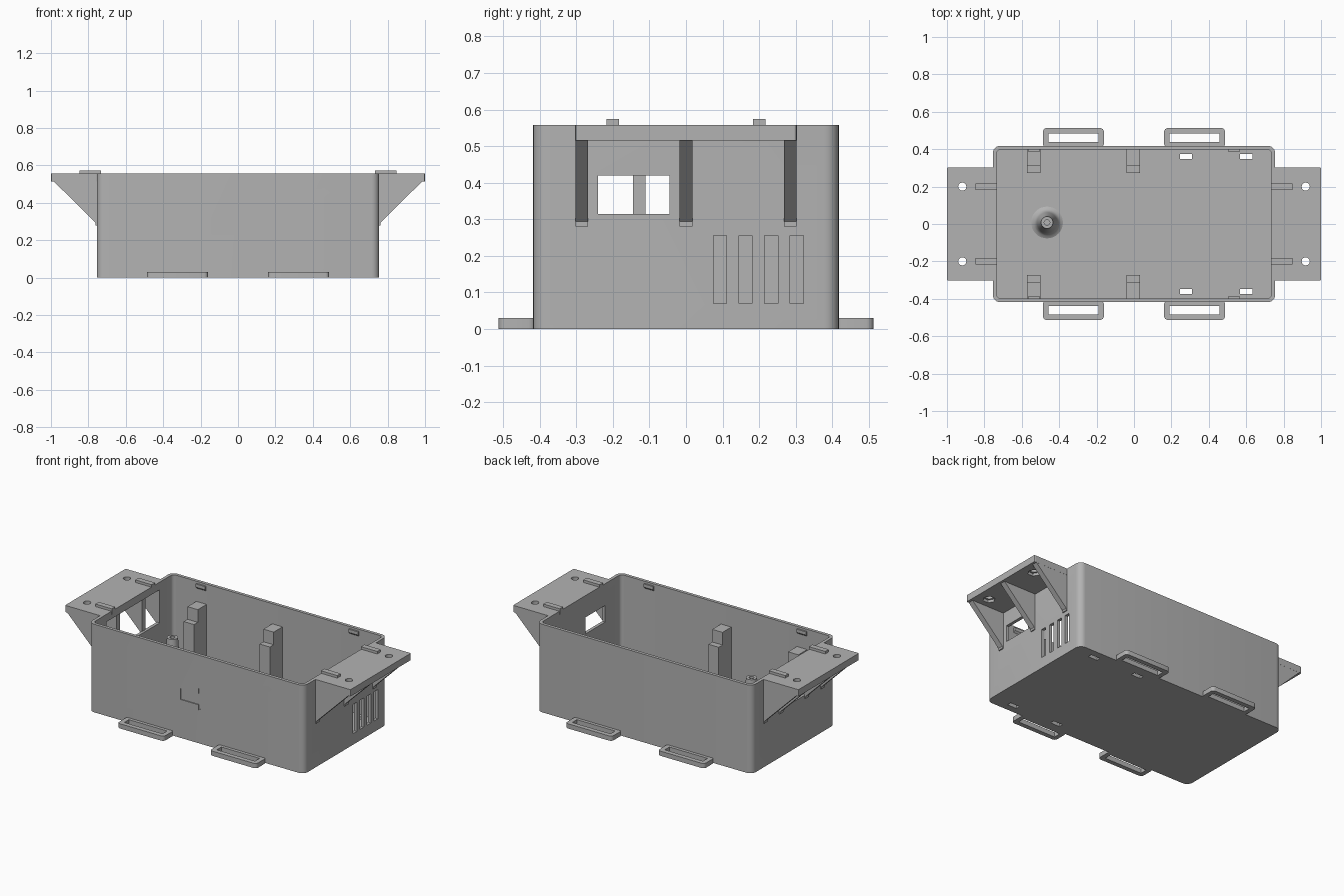
import bpy, bmesh, math

cube = bpy.data.objects.get("Cube")
if cube:
    bpy.data.objects.remove(cube, do_unlink=True)

grey = bpy.data.materials.new("plastic_grey")
grey.use_nodes = True
grey.diffuse_color = (0.45, 0.45, 0.45, 1)
grey.node_tree.nodes["Principled BSDF"].inputs["Base Color"].default_value = grey.diffuse_color

TOP, FLOOR = 0.558, 0.02
HX, HY, WALL = 0.755, 0.418, 0.02


def add(name, bm):
    bmesh.ops.recalc_face_normals(bm, faces=bm.faces)
    me = bpy.data.meshes.new(name)
    bm.to_mesh(me)
    bm.free()
    me.materials.append(grey)
    ob = bpy.data.objects.new(name, me)
    bpy.context.collection.objects.link(ob)
    return ob


def prism(name, pts, lo, hi, axis="z"):
    """Extrude a 2D outline between lo and hi along an axis."""
    place = {"z": lambda a, b, c: (a, b, c),
             "y": lambda a, b, c: (a, c, b),
             "x": lambda a, b, c: (c, a, b)}[axis]
    bm = bmesh.new()
    low = [bm.verts.new(place(a, b, lo)) for a, b in pts]
    high = [bm.verts.new(place(a, b, hi)) for a, b in pts]
    n = len(pts)
    bm.faces.new(low)
    bm.faces.new(high)
    for i in range(n):
        j = (i + 1) % n
        bm.faces.new((low[i], low[j], high[j], high[i]))
    return add(name, bm)


def rounded(x0, x1, y0, y1, r, steps=6):
    pts = []
    for k, (cx, cy) in enumerate([(x1 - r, y1 - r), (x0 + r, y1 - r),
                                  (x0 + r, y0 + r), (x1 - r, y0 + r)]):
        for i in range(steps + 1):
            a = math.pi / 2 * (k + i / steps)
            pts.append((cx + r * math.cos(a), cy + r * math.sin(a)))
    return pts


def box(name, x, y, z):
    x, y = sorted(x), sorted(y)
    return prism(name, [(x[0], y[0]), (x[1], y[0]), (x[1], y[1]), (x[0], y[1])], *z)


def circle(cx, cy, r, n):
    return [(cx + r * math.cos(2 * math.pi * i / n), cy + r * math.sin(2 * math.pi * i / n))
            for i in range(n)]


def cut(target, cutters):
    for c in cutters:
        mod = target.modifiers.new("cut", "BOOLEAN")
        mod.operation, mod.solver, mod.object = "DIFFERENCE", "EXACT", c
    bpy.context.view_layer.update()
    dg = bpy.context.evaluated_depsgraph_get()
    me = bpy.data.meshes.new_from_object(target.evaluated_get(dg))
    target.modifiers.clear()
    target.data = me
    for c in cutters:
        bpy.data.objects.remove(c, do_unlink=True)


def smooth(ob):
    bpy.ops.object.select_all(action="DESELECT")
    ob.select_set(True)
    bpy.context.view_layer.objects.active = ob
    bpy.ops.object.shade_smooth_by_angle(angle=math.radians(30))


# Open tray with windows, vents, floor slots and an engraved arrow
tray = prism("tray", rounded(-HX, HX, -HY, HY, 0.04), 0, TOP)
cutters = [prism("cavity", rounded(-HX + WALL, HX - WALL, -HY + WALL, HY - WALL, 0.022),
                 FLOOR, TOP + 0.1)]
cutters.append(box("small_window", (0.7, 0.8), (-0.24, -0.045), (0.315, 0.42)))
cutters.append(box("large_window", (-0.8, -0.7), (-0.265, 0.265), (0.30, 0.51)))
for i in range(4):
    y = 0.075 + 0.07 * i
    cutters.append(box("vent", (0.7, 0.8), (y, y + 0.036), (0.07, 0.255)))
for x in (0.278, 0.601):
    for s in (-1, 1):
        cutters.append(box("floor_slot", (x - 0.033, x + 0.033),
                           (s * 0.347, s * 0.374), (-0.05, 0.05)))
arrow = [(-0.11, 0.243), (0.015, 0.243), (0.015, 0.208), (0.105, 0.278),
         (0.015, 0.348), (0.015, 0.313), (-0.11, 0.313)]
cutters.append(prism("arrow", arrow, -HY - 0.05, -HY + 0.006, "y"))
cut(tray, cutters)
smooth(tray)

for sx, side, rib_ys in ((1, "left", (-0.285, 0, 0.285)),
                         (-1, "right", (-0.285, -0.128, 0.128, 0.285))):
    # Mounting flange with screw holes and nut pockets beneath
    flange = prism(side + "_flange",
                   rounded(*sorted((sx * (HX - 0.005), sx)), -0.303, 0.303, 0.006, 2), 0.515, TOP)
    holes = []
    for sy in (-1, 1):
        holes.append(prism("screw_hole", circle(sx * 0.918, sy * 0.2, 0.022, 12), 0.4, 0.7))
        holes.append(prism("nut_pocket", circle(sx * 0.918, sy * 0.2, 0.037, 6), 0.4, 0.532))
        box(side + "_ridge", (sx * 0.733, sx * 0.848), (sy * 0.2 - 0.017, sy * 0.2 + 0.017),
            (TOP - 0.02, 0.574))
    cut(flange, holes)
    # Triangular ribs under the flange
    for y in rib_ys:
        prism(side + "_rib", [(sx * 0.75, 0.28), (sx * 0.762, 0.28), (sx * 0.762, 0.294),
                              (sx * 0.988, 0.518), (sx * 0.75, 0.518)],
              y - 0.0175, y + 0.0175, "y")

for sy in (-1, 1):
    # Strap loops along the bottom edge
    for x in (-0.324, 0.324):
        y0, y1 = sorted((sy * (HY - 0.008), sy * 0.513))
        loop = prism("strap_loop", rounded(x - 0.163, x + 0.163, y0, y1, 0.02, 4), 0, 0.03)
        cut(loop, [box("loop_hole", (x - 0.134, x + 0.134), (sy * 0.438, sy * 0.484), (-0.1, 0.1))])
        smooth(loop)
    # Stepped support posts against the inner walls
    for x in (-0.535, -0.003):
        prism("support_post", [(sy * 0.272, 0.015), (sy * 0.272, 0.35), (sy * 0.31, 0.35),
                               (sy * 0.31, 0.43), (sy * 0.402, 0.43), (sy * 0.402, 0.015)],
              x - 0.036, x + 0.036, "x")
    # Snap tabs just under the rim
    for x in (-0.535, 0.535):
        prism("snap_tab", [(sy * 0.402, 0.51), (sy * 0.388, 0.525),
                           (sy * 0.388, 0.545), (sy * 0.402, 0.545)],
              x - 0.033, x + 0.033, "x")

# Hollow screw boss with a flared foot
profile = [(0.085, 0.015), (0.085, 0.022), (0.07, 0.03), (0.06, 0.045), (0.054, 0.07),
           (0.032, 0.38), (0.015, 0.38), (0.015, 0.25), (0, 0.25)]
bm = bmesh.new()
verts = [bm.verts.new((r, 0, z)) for r, z in profile]
edges = [bm.edges.new(p) for p in zip(verts, verts[1:])]
bmesh.ops.spin(bm, geom=verts + edges, cent=(0, 0, 0), axis=(0, 0, 1),
               angle=2 * math.pi, steps=32)
bmesh.ops.remove_doubles(bm, verts=bm.verts, dist=1e-4)
bmesh.ops.translate(bm, verts=bm.verts, vec=(-0.465, 0.008, 0))
smooth(add("screw_boss", bm))
